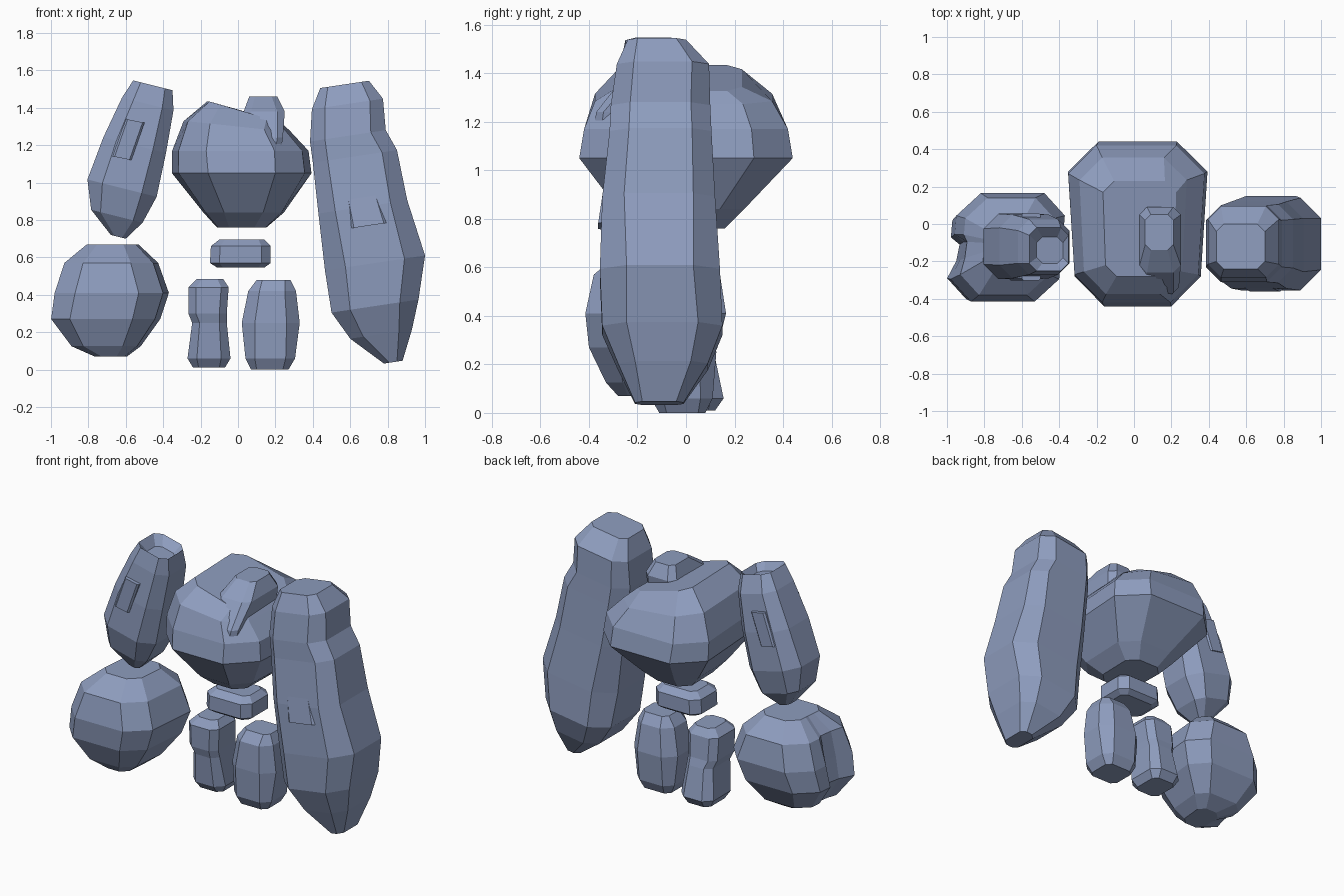
import bpy, bmesh

cube = bpy.data.objects.get("Cube")
if cube:
    bpy.data.objects.remove(cube, do_unlink=True)

stone = bpy.data.materials.new("blue_grey_stone")
STONE = (0.27, 0.335, 0.515, 1)
stone.diffuse_color = STONE
stone.use_nodes = True
bsdf = stone.node_tree.nodes["Principled BSDF"]
bsdf.inputs["Base Color"].default_value = STONE
bsdf.inputs["Roughness"].default_value = 0.9


def boulder(name, tiers, tilt=0.0, shear=0.0, taper=0.0, notches=None):
    """Loft chamfered rectangles: (z, x0, x1, y0, y1, chamfer[, tilt]).
    tilt slopes a tier along x, shear skews its plan, taper widens it towards
    the back, and notches lists how deep each tier is cut on its -x side."""
    bm = bmesh.new()
    rings = []
    for level, (z, x0, x1, y0, y1, c, *own) in enumerate(tiers):
        slope = own[0] if own else tilt
        cx, cy = (x0 + x1) / 2, (y0 + y1) / 2
        plan = [(x0 + c, y0), (x1 - c, y0), (x1, y0 + c), (x1, y1 - c),
                (x1 - c, y1), (x0 + c, y1), (x0, y1 - c)]
        if notches:
            k = (y1 - y0) * 0.12
            plan += [(x0, cy + k), (x0 + notches[level], cy + k * 0.4),
                     (x0 + notches[level] * 0.8, cy - k)]
        plan.append((x0, y0 + c))
        ring = []
        for x, y in plan:
            px = cx + (x - cx) * (1 + taper * y) + shear * (y - cy)
            ring.append(bm.verts.new((px, y, z + slope * (x - cx))))
        rings.append(ring)
    n = len(rings[0])
    for a, b in zip(rings, rings[1:]):
        for i in range(n):
            j = (i + 1) % n
            bm.faces.new((a[i], a[j], b[j], b[i]))
    bm.faces.new(rings[0][::-1])
    bm.faces.new(rings[-1])
    bmesh.ops.recalc_face_normals(bm, faces=bm.faces[:])
    mesh = bpy.data.meshes.new(name)
    bm.to_mesh(mesh)
    bm.free()
    mesh.materials.append(stone)
    obj = bpy.data.objects.new(name, mesh)
    bpy.context.collection.objects.link(obj)
    return obj


# Body and head
boulder("torso", [
    (0.76, -0.11, 0.15, -0.18, 0.16, 0.06),
    (0.84, -0.18, 0.24, -0.28, 0.24, 0.10),
    (1.05, -0.335, 0.375, -0.44, 0.44, 0.16),
    (1.17, -0.335, 0.36, -0.42, 0.42, 0.15),
    (1.30, -0.28, 0.27, -0.375, 0.355, 0.12, -0.1),
    (1.38, -0.16, 0.22, -0.28, 0.23, 0.06, -0.28),
], taper=0.18)
boulder("head", [
    (1.17, -0.02, 0.23, -0.38, 0.05, 0.03),
    (1.24, -0.01, 0.24, -0.37, 0.07, 0.03),
    (1.38, 0.03, 0.25, -0.26, 0.09, 0.04),
    (1.46, 0.06, 0.21, -0.14, 0.05, 0.03),
])
boulder("pelvis", [
    (0.545, -0.11, 0.14, -0.12, 0.07, 0.03),
    (0.57, -0.15, 0.175, -0.155, 0.105, 0.05),
    (0.66, -0.145, 0.175, -0.155, 0.105, 0.05),
    (0.695, -0.10, 0.14, -0.11, 0.06, 0.03),
])

# Legs
boulder("right_leg", [
    (0.01, -0.24, -0.07, -0.08, 0.12, 0.03),
    (0.06, -0.27, -0.04, -0.12, 0.155, 0.05),
    (0.25, -0.245, -0.06, -0.14, 0.115, 0.04),
    (0.30, -0.265, -0.06, -0.155, 0.10, 0.04),
    (0.44, -0.265, -0.05, -0.16, 0.085, 0.04),
    (0.485, -0.22, -0.08, -0.12, 0.05, 0.03),
])
boulder("left_leg", [
    (0.0, 0.07, 0.27, -0.11, 0.08, 0.03),
    (0.06, 0.04, 0.305, -0.145, 0.11, 0.05),
    (0.25, 0.02, 0.33, -0.155, 0.125, 0.07),
    (0.42, 0.055, 0.31, -0.145, 0.10, 0.06),
    (0.48, 0.10, 0.28, -0.10, 0.06, 0.03),
])

# Long left arm with a chipped ledge on its front
boulder("left_arm", [
    (0.04, 0.78, 0.88, -0.21, -0.01, 0.03),
    (0.19, 0.60, 0.93, -0.28, 0.09, 0.07),
    (0.34, 0.50, 0.965, -0.345, 0.15, 0.10),
    (0.57, 0.465, 1.0, -0.355, 0.14, 0.11),
    (0.87, 0.43, 0.905, -0.345, 0.12, 0.09),
    (1.14, 0.40, 0.85, -0.315, 0.105, 0.08),
    (1.25, 0.385, 0.79, -0.31, 0.10, 0.08),
    (1.42, 0.395, 0.775, -0.285, 0.095, 0.07),
    (1.525, 0.44, 0.70, -0.24, 0.0, 0.04),
], tilt=0.15)
boulder("left_arm_chip", [
    (0.77, 0.60, 0.80, -0.362, -0.28, 0.02),
    (0.97, 0.56, 0.74, -0.332, -0.28, 0.02),
], tilt=0.15)

# Short right arm, hollow at the top, with chips front and back
boulder("right_upper_arm", [
    (0.71, -0.68, -0.60, -0.17, -0.07, 0.02),
    (0.82, -0.785, -0.51, -0.25, 0.02, 0.05),
    (0.97, -0.805, -0.435, -0.295, 0.055, 0.08),
    (1.20, -0.72, -0.385, -0.29, 0.05, 0.07),
    (1.42, -0.62, -0.345, -0.27, 0.025, 0.06),
    (1.52, -0.56, -0.35, -0.25, -0.02, 0.04),
    (1.47, -0.52, -0.38, -0.21, -0.07, 0.03),
], tilt=-0.25)
for side, y0, y1 in (("front", -0.302, -0.25), ("back", 0.0, 0.06)):
    boulder("right_arm_chip_" + side, [
        (1.13, -0.67, -0.57, y0, y1, 0.01),
        (1.33, -0.60, -0.50, y0, y1, 0.01),
    ], tilt=-0.2)

# Big right fist with a split on its outer side
boulder("right_fist", [
    (0.07, -0.76, -0.60, -0.28, -0.06, 0.04),
    (0.125, -0.88, -0.53, -0.33, 0.03, 0.07),
    (0.27, -0.985, -0.43, -0.40, 0.13, 0.11),
    (0.41, -0.965, -0.385, -0.415, 0.165, 0.12),
    (0.57, -0.915, -0.44, -0.38, 0.14, 0.11),
    (0.67, -0.80, -0.54, -0.26, 0.03, 0.06),
], shear=0.09, notches=(0, 0.02, 0.05, 0.05, 0.02, 0))
